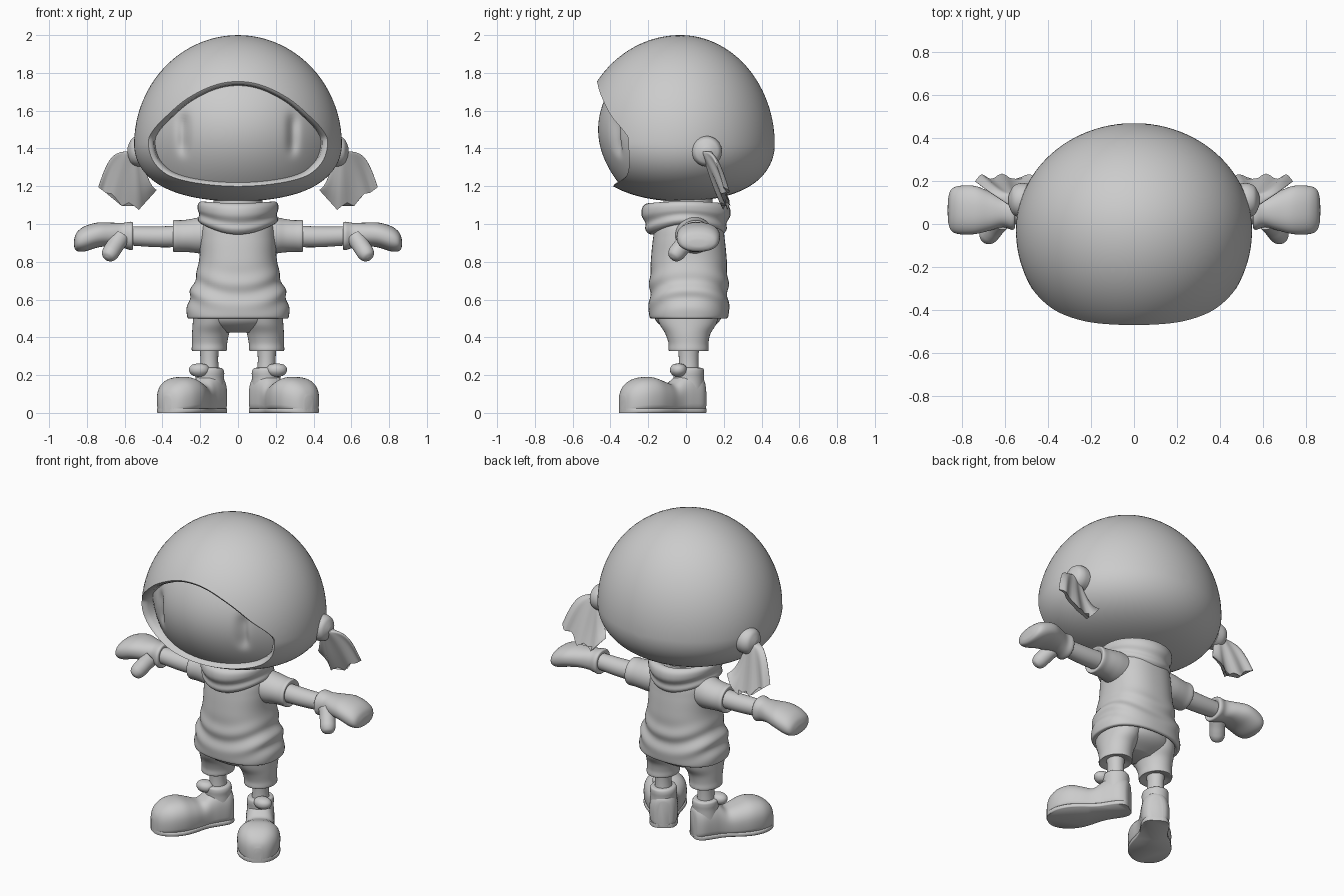
import bpy, bmesh
from math import sin, cos, pi, exp, sqrt, radians
from mathutils import Vector

cube = bpy.data.objects.get("Cube")
if cube:
    bpy.data.objects.remove(cube)

GREY = (0.6, 0.6, 0.6, 1)
clay = bpy.data.materials.new("clay_grey")
clay.use_nodes = True
clay.diffuse_color = GREY
clay.node_tree.nodes["Principled BSDF"].inputs["Base Color"].default_value = GREY
clay.node_tree.nodes["Principled BSDF"].inputs["Roughness"].default_value = 0.7

X, Y, Z = Vector((1, 0, 0)), Vector((0, 1, 0)), Vector((0, 0, 1))


def spline(rows, n=5, closed=False):
    """Smooth curve through rows of numbers."""
    rows = [Vector(r) for r in rows]
    m, out = len(rows), []
    pick = lambda i: rows[i % m] if closed else rows[max(0, min(m - 1, i))]
    for i in range(m if closed else m - 1):
        a, b, c, d = (pick(i + k) for k in (-1, 0, 1, 2))
        for j in range(n):
            t = j / n
            out.append(b + (c - a) * (t / 2) + (a * 2 - b * 5 + c * 4 - d) * (t * t / 2)
                       + (b * 3 - a - c * 3 + d) * (t ** 3 / 2))
    return out if closed else out + [rows[-1]]


def loft(name, rings, mirror=False, angle=50):
    """Closed skin over a row of rings, optionally mirrored to the other side."""
    bm = bmesh.new()
    vs = [[bm.verts.new(p) for p in ring] for ring in rings]
    n = len(vs[0])
    for a, b in zip(vs, vs[1:]):
        for i in range(n):
            bm.faces.new((a[i], a[(i + 1) % n], b[(i + 1) % n], b[i]))
    bm.faces.new(vs[0])
    bm.faces.new(vs[-1])
    bmesh.ops.recalc_face_normals(bm, faces=bm.faces)
    me = bpy.data.meshes.new(name)
    bm.to_mesh(me)
    bm.free()
    me.materials.append(clay)
    ob = bpy.data.objects.new(name, me)
    bpy.context.collection.objects.link(ob)
    bpy.ops.object.select_all(action='DESELECT')
    ob.select_set(True)
    bpy.context.view_layer.objects.active = ob
    bpy.ops.object.shade_smooth_by_angle(angle=radians(angle))
    if mirror:
        ob.modifiers.new("Mirror", 'MIRROR').use_mirror_merge = False
    return ob


def power(v, p):
    return abs(v) ** p * (1 if v >= 0 else -1)


def ring(centre, u, v, ru, rv, p=1, n=40):
    angles = [2 * pi * i / n for i in range(n)]
    return [Vector(centre) + u * ru * power(cos(a), p) + v * rv * power(sin(a), p) for a in angles]


def tube(name, rows, u, v, mirror=True, p=1, n=40, steps=5):
    """Tube through rows of (x, y, z, radius along u, radius along v)."""
    return loft(name, [ring(r[:3], u, v, r[3], r[4], p, n) for r in spline(rows, steps)], mirror)


# Head: hood swept from the back to the opening, then rim and face
def hood(d):
    x, y, z = d
    depth = 0.5 if y > 0 else 0.54 + 0.08 * min(z, 0)
    height = 0.58 * z if z > 0 else 0.30 * z * (1 + 0.15 * (1 - z * z))
    return Vector((0.55 * x, -0.03 + depth * y, 1.42 + height))


def face(x, z):
    y = -0.465 + 0.9 * x * x + 1.3 * x ** 4 + 1.35 * (z - 1.5) ** 2
    dent = exp(-((abs(x) - 0.29) / 0.028) ** 2 - ((z - 1.475) / 0.1) ** 4)
    return Vector((x, y + 0.03 * dent, z))


half = [(0, .577), (.236, .54), (.49, .42), (.69, .26), (.825, .12), (.862, 0),
        (.81, -.27), (.65, -.5), (.36, -.63), (0, -.68)]
outline = spline(half + [(-x, z) for x, z in half[-2:0:-1]], 6, True)
edge = [Vector((x, -sqrt(1 - x * x - z * z), z)) for x, z in outline]
rings = [[hood(d.slerp(Y, 1 - k / 44)) for d in edge] for k in range(1, 45)]
rim = rings[-1]
mid = Vector((0, 0, 1.46))


def inset(p, s):
    return mid + Vector((p.x, p.y, p.z - mid.z)) * s


rings.append([Vector((q.x, p.y + 0.006, q.z)) for p in rim for q in [inset(p, 0.965)]])
rings.append([Vector((q.x, p.y + 0.025, q.z)) for p in rim for q in [inset(p, 0.94)]])
for k in range(40):
    s = 0.925 * (1 - k / 40)
    rings.append([face(q.x, q.z) for p in rim for q in [inset(p, s)]])
loft("head", rings, angle=45)

# Pigtails: round tie and a flat ragged fan of hair
tube("hair_ties", [(.49, .11, 1.385, .078, .078), (.53, .11, 1.385, .08, .08), (.56, .11, 1.385, .068, .068),
                   (.575, .11, 1.385, .045, .045), (.585, .11, 1.385, .02, .02)], Y, Z)
ends = [(-1, .43, 1.18), (-.5, .525, 1.075), (-.28, .575, 1.115), (0, .615, 1.095),
        (.35, .665, 1.16), (.6, .70, 1.165), (1, .74, 1.195)]


def fan_end(t):
    for a, b in zip(ends, ends[1:]):
        if t <= b[0]:
            return Vector(a[1:]).lerp(Vector(b[1:]), (t - a[0]) / (b[0] - a[0]))
    return Vector(ends[-1][1:])


fan = []
for k in range(15):
    s = k / 14
    loop = []
    for i in range(48):
        a = 2 * pi * i / 48
        t = cos(a)
        e = fan_end(max(-1, min(1, t)))
        z = 1.385 + (e.y - 1.385) * s + 0.05 * t * sin(pi * s)
        x = 0.56 + 0.03 * t * (1 - s) + (e.x - 0.56) * s ** 0.8
        y = 0.11 + 0.1 * s + 0.012 * s * cos(9 * t) + sin(a) * (0.03 - 0.017 * s)
        loop.append((x, y, z))
    fan.append(loop)
loft("pigtails", fan, True)

# Neck and shirt with soft curved folds
tube("neck", [(0, .01, .95, .13, .13), (0, .01, 1.2, .13, .13)], X, Y, False)
shirt = [(0, .015, .55, .2, .16), (0, .015, .505, .24, .185), (0, .015, .5, .262, .2), (0, .015, .515, .27, .21),
         (0, .015, .57, .268, .212), (0, .015, .64, .25, .208), (0, .015, .72, .225, .205),
         (0, .015, .82, .205, .2), (0, .015, .92, .2, .19), (0, .015, 1, .185, .175), (0, .01, 1.06, .13, .13)]
body = []
for r in spline(shirt, 7):
    loop = ring(r[:3], X, Y, r[3], r[4], 0.85, 64)
    fade = exp(-((r[2] - 0.65) / 0.09) ** 2)
    body.append([Vector((q.x * k, q.y * k, q.z)) for q in loop
                 for k in [1 + 0.035 * fade * sin(48 * (q.z - 1.6 * q.x ** 2))]])
loft("shirt", body, angle=70)

# Draped collar, hanging lower at front and back
collar = [(0, 0, 1.02, .15, .15, .07), (0, 0, 1.0, .19, .19, .055), (0, 0, 1.02, .212, .215, .05),
          (0, 0, 1.05, .205, .215, .045), (0, 0, 1.075, .213, .235, .03), (0, 0, 1.105, .212, .23, .015),
          (0, 0, 1.12, .19, .2, .01), (0, 0, 1.1, .15, .16, .01)]
loft("collar", [[q - Z * r[5] * (q.y / r[4]) ** 2 for q in ring(r[:3], X, Y, r[3], r[4])]
                for r in spline(collar, 4)], angle=70)

# Sleeves, arms and mittens
tube("sleeves", [(.12, .04, .94, .1, .1), (.2, .045, .94, .1, .096), (.25, .05, .938, .093, .088),
                 (.3, .05, .936, .088, .084), (.335, .05, .936, .088, .085), (.345, .05, .936, .08, .078),
                 (.335, .05, .936, .055, .055)], Y, Z)
tube("arms", [(.25, .05, .937, .058, .058), (.42, .05, .932, .056, .055), (.58, .05, .937, .05, .05)], Y, Z)
tube("mittens", [(.562, .05, .937, .045, .045), (.555, .05, .937, .068, .068), (.57, .05, .937, .077, .075),
                 (.61, .055, .94, .07, .066), (.67, .06, .945, .09, .062), (.74, .065, .942, .112, .066),
                 (.81, .065, .922, .113, .067), (.85, .065, .908, .098, .052), (.865, .065, .9, .06, .028),
                 (.868, .065, .9, .02, .01)], Y, Z, p=0.9)
down = Vector((.55, -.7, -.85)).normalized()
side = down.cross(X).normalized()
thumb = [(0, .05), (.05, .046), (.09, .046), (.12, .044), (.145, .032), (.156, .01)]
tube("thumbs", [(*(Vector((.625, .015, .925)) + down * s), r, r) for s, r in thumb], side, down.cross(side))

# Shorts and legs
tube("shorts_hips", [(0, .01, .56, .22, .18), (0, .01, .5, .228, .175), (0, .01, .46, .2, .14),
                     (0, .01, .425, .12, .07)], X, Y, False)
tube("shorts_legs", [(.125, .01, .53, .11, .17), (.135, .01, .47, .105, .15), (.145, .01, .42, .098, .12),
                     (.15, .013, .37, .093, .106), (.152, .014, .335, .093, .106), (.152, .014, .328, .085, .098),
                     (.152, .014, .34, .05, .06)], X, Y)
tube("legs", [(.152, .014, .38, .055, .058), (.152, .014, .28, .047, .052), (.15, .014, .18, .055, .058)], X, Y)

# Boots: flat-bottomed sweep from heel to bulbous toe, pointing outwards
forward = Vector((.546, -.838, 0))
across = Vector((.838, .546, 0))
boot = [(-.086, .035, .17), (-.075, .06, .19), (-.04, .08, .21), (.02, .083, .215), (.07, .083, .19),
        (.12, .092, .155), (.18, .112, .17), (.25, .126, .19), (.32, .118, .183), (.37, .092, .158),
        (.4, .06, .125), (.413, .025, .09)]
sweep = []
for s, w, h in spline(boot, 4):
    base = Vector((.15, .012, 0)) + forward * s
    loop = []
    for i in range(40):
        a = 2 * pi * i / 40
        up = power(sin(a), 0.9 if sin(a) > 0 else 0.4)
        loop.append(base + across * w * power(cos(a), 0.75) + Z * max(0.008, h * (0.45 + up * (0.55 if up > 0 else 0.45))))
    sweep.append(loop)
loft("boots", sweep, True, 60)
soles = [(z, w) for z, w in ((0, .97), (.004, 1), (.02, 1), (.024, .97))]
foot = [(s, w) for s, w, h in spline(boot, 3)]
shape = [(s, w) for s, w in foot] + [(s, -w) for s, w in reversed(foot)]
loft("soles", [[Vector((.15, .012, z)) + forward * s + across * w * k for s, w in shape]
               for z, k in soles], True, 60)

# Boot cuffs and tongues
tube("boot_cuffs", [(.15, .014, .12, .08, .082), (.15, .014, .18, .076, .08), (.15, .014, .215, .077, .082),
                    (.152, .014, .235, .07, .077), (.152, .014, .24, .05, .055)], X, Y)
tongue = [(-.036, .012), (-.03, .032), (-.015, .046), (0, .05), (.015, .046), (.028, .032), (.033, .012)]
tube("boot_tongues", [(.205, -.04, .228 + z, r * 1.1, r * .9) for z, r in tongue], X, Y)
